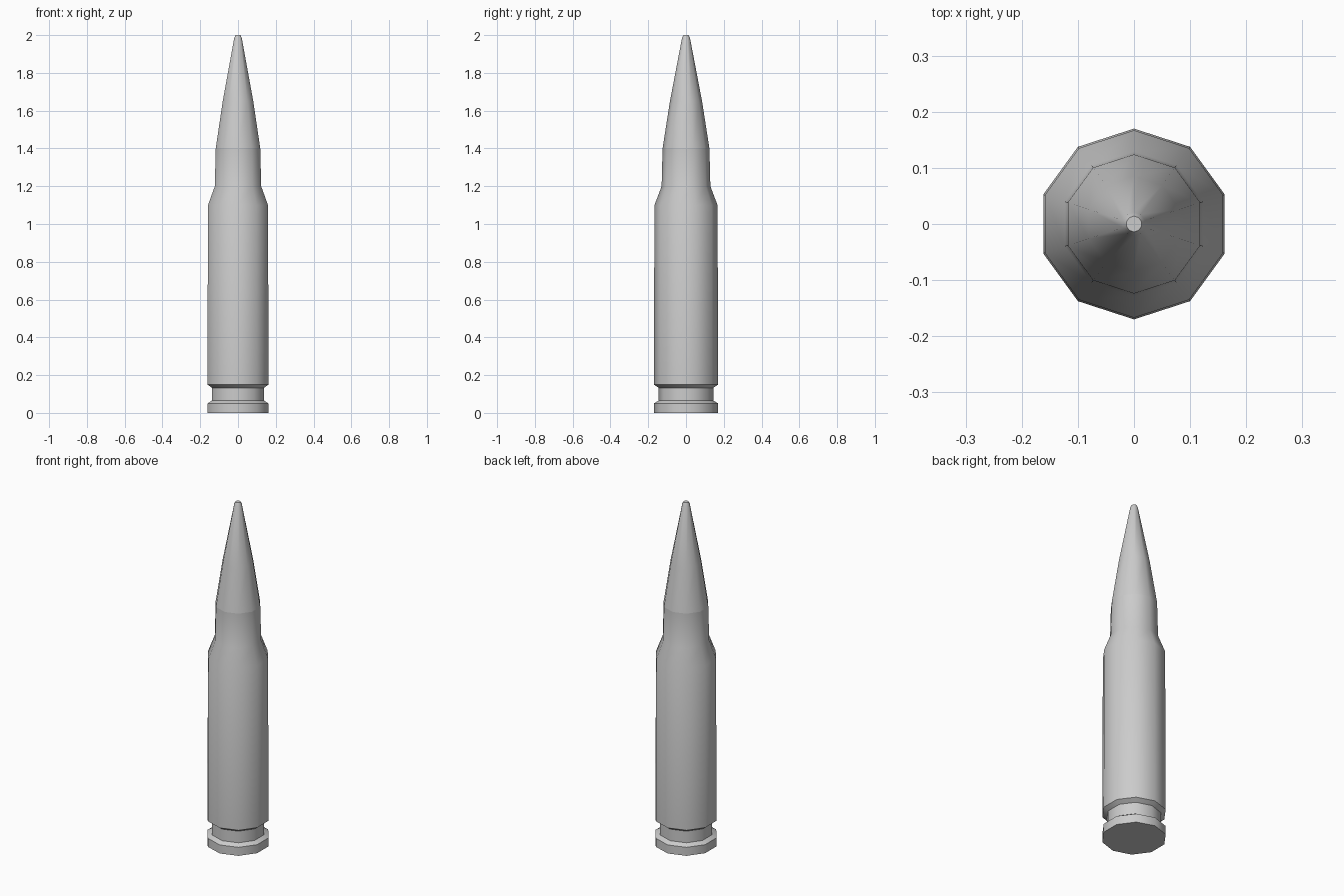
import bpy, bmesh
from math import sin, cos, pi, radians

if "Cube" in bpy.data.objects:
    bpy.data.objects.remove(bpy.data.objects["Cube"])

SIDES = 10


def lathe(name, profile, cap_bottom=False, cap_top=False):
    """Spin (radius, z) points into a ten-sided shell with a corner on the y axis."""
    bm = bmesh.new()
    rings = []
    for r, z in profile:
        rings.append([bm.verts.new((r * cos(pi / 2 + 2 * pi * i / SIDES),
                                    r * sin(pi / 2 + 2 * pi * i / SIDES), z))
                      for i in range(SIDES)])
    for a, b in zip(rings, rings[1:]):
        for i in range(SIDES):
            j = (i + 1) % SIDES
            bm.faces.new((a[i], a[j], b[j], b[i]))
    if cap_bottom:
        bm.faces.new(rings[0][::-1])
    if cap_top:
        bm.faces.new(rings[-1])
    mesh = bpy.data.meshes.new(name)
    bm.to_mesh(mesh)
    bm.free()
    obj = bpy.data.objects.new(name, mesh)
    bpy.context.collection.objects.link(obj)
    bpy.ops.object.select_all(action='DESELECT')
    obj.select_set(True)
    bpy.context.view_layer.objects.active = obj
    bpy.ops.object.shade_smooth_by_angle(angle=radians(40))
    return obj


# Case: rim, extractor groove, body, shoulder and neck
lathe("case", [(0.17, 0), (0.17, 0.05), (0.145, 0.065), (0.145, 0.133),
               (0.17, 0.15), (0.17, 0.19), (0.167, 1.10), (0.129, 1.20),
               (0.124, 1.40)], cap_bottom=True)

# Pointed tip, seated flush in the case mouth
lathe("projectile", [(0.124, 1.40), (0.085, 1.65), (0.021, 1.985),
                     (0.014, 2.0)], cap_top=True)
